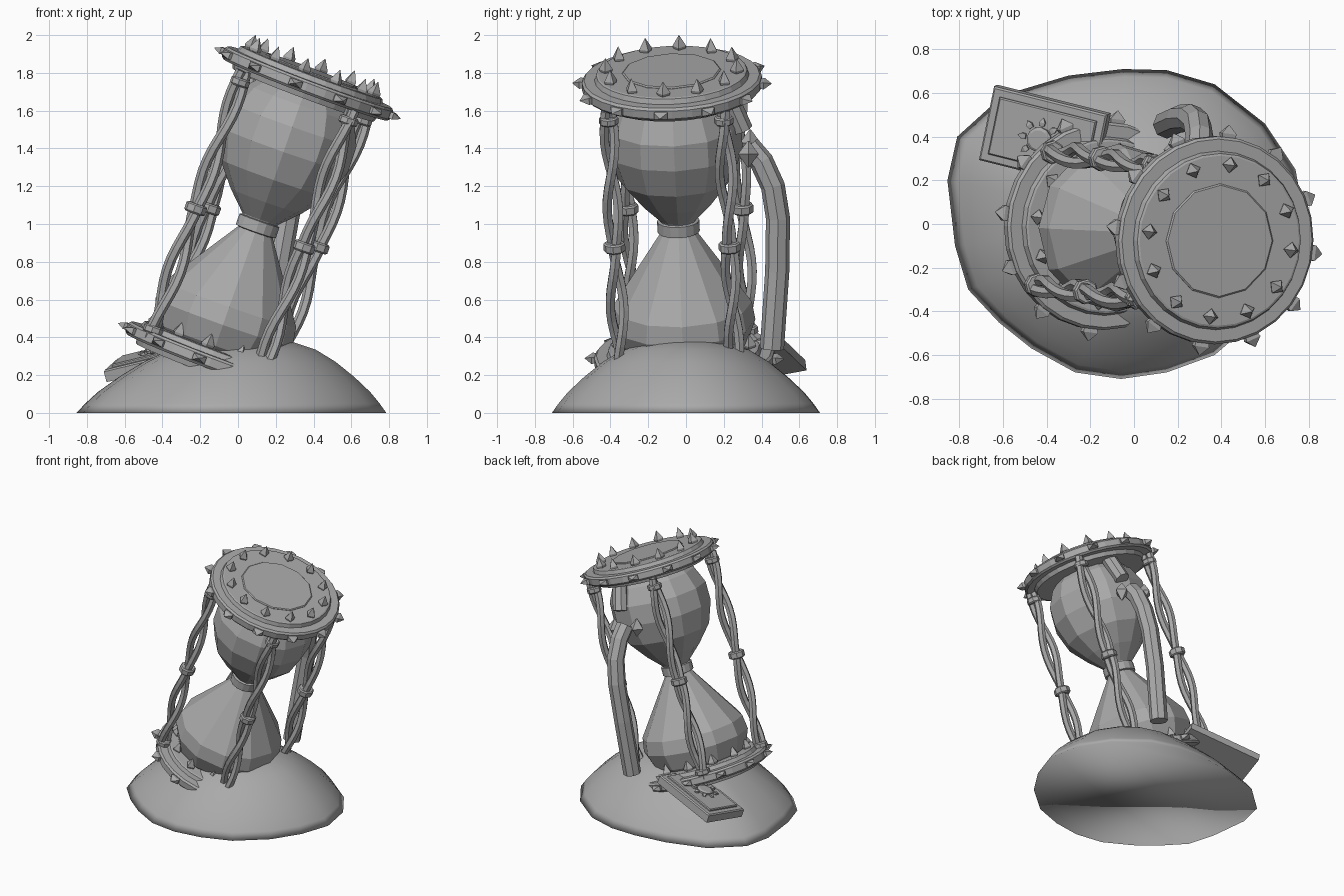
import bpy, bmesh, math
from mathutils import Vector, Matrix

cube = bpy.data.objects.get("Cube")
if cube:
    bpy.data.objects.remove(cube)

stone = bpy.data.materials.new("stone_grey")
stone.use_nodes = True
GREY = (0.4, 0.4, 0.4, 1)
stone.diffuse_color = GREY
stone.node_tree.nodes["Principled BSDF"].inputs["Base Color"].default_value = GREY

# Leaning frame of the hourglass, with its origin at the neck
axis = Vector((0.35, -0.045, 1)).normalized()
side = Vector((0, 1, 0)).cross(axis).normalized()
LEAN = Matrix((side, axis.cross(side), axis)).transposed().to_4x4()
LEAN.translation = (0.104, -0.04, 0.99)


def finish(name, bm, matrix=Matrix(), smooth=False):
    bmesh.ops.recalc_face_normals(bm, faces=bm.faces)
    bm.transform(matrix)
    mesh = bpy.data.meshes.new(name)
    bm.to_mesh(mesh)
    bm.free()
    mesh.materials.append(stone)
    for p in mesh.polygons:
        p.use_smooth = smooth
    obj = bpy.data.objects.new(name, mesh)
    bpy.context.collection.objects.link(obj)


def skin(bm, rings):
    """Join rings of points into a closed solid."""
    loops = [[bm.verts.new(p) for p in ring] for ring in rings]
    n = len(loops[0])
    for a, b in zip(loops, loops[1:]):
        for i in range(n):
            j = (i + 1) % n
            bm.faces.new((a[i], a[j], b[j], b[i]))
    bm.faces.new(loops[0])
    bm.faces.new(loops[-1])


def lathe(bm, profile, sides, center=(0, 0), turn=0.0):
    skin(bm, [[(center[0] + r * math.cos(turn + math.tau * i / sides),
                center[1] + r * math.sin(turn + math.tau * i / sides), z)
               for i in range(sides)] for r, z in profile])


def tube(bm, path, radius, sides):
    rings = []
    for i, p in enumerate(path):
        t = (path[min(i + 1, len(path) - 1)] - path[max(i - 1, 0)]).normalized()
        u = Vector((0, 1, 0)).cross(t).normalized()
        v = t.cross(u)
        rings.append([p + radius * (u * math.cos(math.tau * k / sides)
                                    + v * math.sin(math.tau * k / sides))
                      for k in range(sides)])
    skin(bm, rings)


def spike(bm, base, out, wide, width, height, foot, length):
    """Four-sided pyramid with a short straight foot."""
    up = out.cross(wide)
    corners = [(-1, -1), (1, -1), (1, 1), (-1, 1)]
    skin(bm, [[base + out * d + wide * (a * width * s) + up * (b * height * s)
               for a, b in corners]
              for d, s in ((-0.01, 0.8), (foot, 1), (length, 0.04))])


# Mound
outline = [(-.855, .2), (-.81, .4), (-.6, .59), (-.3, .68), (-.05, .71), (.15, .705),
           (.37, .64), (.6, .46), (.74, .25), (.785, 0), (.71, -.22), (.58, -.42),
           (.37, -.6), (.15, -.68), (-.06, -.71), (-.27, -.68), (-.47, -.57),
           (-.62, -.45), (-.76, -.3), (-.82, -.1)]
dome = [(1, 0), (.95, .05), (.88, .11), (.76, .19), (.62, .27), (.47, .335),
        (.3, .375), (.15, .385), (.03, .39)]
bm = bmesh.new()
skin(bm, [[(.08 + (x - .08) * s, y * s, z) for x, y in outline] for s, z in dome])
finish("mound", bm, smooth=True)

# Glass bulbs and neck collar
bm = bmesh.new()
lathe(bm, [(.085, 0), (.1, .04), (.2, .14), (.305, .27), (.358, .43), (.355, .57),
           (.3, .69), (.22, .77)], 12)
finish("upper_bulb", bm, LEAN)
bm = bmesh.new()
lathe(bm, [(.085, 0), (.1, -.04), (.235, -.24), (.37, -.44), (.385, -.54),
           (.34, -.66), (.24, -.75)], 12)
finish("lower_bulb", bm, LEAN)
bm = bmesh.new()
lathe(bm, [(.09, -.036), (.112, -.03), (.112, .03), (.09, .036)], 16)
finish("neck_collar", bm, LEAN)

# Spiked end plates
for name, lift in (("top_plate", 0.80), ("bottom_plate", -0.745)):
    place = LEAN @ Matrix.Translation((0, 0, lift)) @ Matrix.Rotation(math.radians(1.3), 4, 'Y')
    bm = bmesh.new()
    lathe(bm, [(.40, -.065), (.41, -.035), (.465, -.035), (.477, -.022), (.477, .022),
               (.465, .035), (.41, .035), (.40, .062), (.39, .066)], 28)
    lathe(bm, [(.262, .05), (.262, .068), (.255, .074)], 12)
    finish(name, bm, place)
    bm = bmesh.new()
    for k in range(12):
        a = math.radians(30 * k - 7)
        out = Vector((math.cos(a), math.sin(a), 0))
        tangent = Vector((-out.y, out.x, 0))
        spike(bm, out * .472, out, tangent, .036, .019, .02, .06)
        spike(bm, out * .35 + Vector((0, 0, .066)), Vector((0, 0, 1)),
              (out + tangent).normalized(), .026, .026, .014, .074)
    finish(name + "_spikes", bm, place)

# Twisted pillars with collars
for k in range(4):
    a = math.radians(38.5 + 90 * k)
    cx, cy = .434 * math.cos(a), .434 * math.sin(a)
    bm = bmesh.new()
    for phase in (0, math.pi):
        path = []
        for i in range(25):
            t = i / 24
            w = phase + a + t * math.tau * 1.5
            r = .018 + .018 * abs(math.sin(math.tau * t))
            path.append(Vector((cx + r * math.cos(w), cy + r * math.sin(w), -.74 + 1.5 * t)))
        tube(bm, path, .028, 6)
    finish("pillar_%d" % (k + 1), bm, LEAN)
    bm = bmesh.new()
    for z, r, h in ((-.69, .054, .022), (-.01, .058, .026), (.70, .052, .022)):
        lathe(bm, [(r - .008, z - h), (r, z - h + .008), (r, z + h - .008), (r - .008, z + h)],
              8, (cx, cy), a)
    finish("pillar_collars_%d" % (k + 1), bm, LEAN)

# Bent beam behind the glass, its broken upper stub, and two crystals at the break
bm = bmesh.new()
tube(bm, [Vector(p) for p in ((.15, .455, .34), (.21, .483, .75), (.26, .487, 1.03),
                              (.29, .46, 1.2), (.3, .40, 1.33), (.3, .33, 1.41))], .064, 8)
finish("bent_beam", bm)
bm = bmesh.new()
tube(bm, [Vector((.36, .3, 1.5)), Vector((.39, .26, 1.59)), Vector((.42, .22, 1.68))], .055, 8)
finish("beam_stub", bm)
for name, spot in (("left_crystal", (.39, .33, 1.37)), ("right_crystal", (.19, .34, 1.43))):
    bm = bmesh.new()
    lathe(bm, [(.004, -.07), (.055, 0), (.004, .07)], 4)
    finish(name, bm, Matrix.Translation(spot))

# Plaque resting on the mound
u = Vector((.52, -.13, .125))
v = Vector((.06, .34, .06))
length, depth = u.length, v.length
u.normalize()
n = u.cross(v).normalized()
v = n.cross(u)
PLAQUE = Matrix((u, v, n)).transposed().to_4x4()
PLAQUE.translation = (-.41, .40, .29)


def slab(bm, sx, sy, z0, z1, bevel):
    skin(bm, [[(a * (sx - b), c * (sy - b), z) for a, c in ((-1, -1), (1, -1), (1, 1), (-1, 1))]
              for z, b in ((z0, 0), (z1 - bevel, 0), (z1, bevel))])


bm = bmesh.new()
slab(bm, length / 2, depth / 2, -.035, .03, .008)
slab(bm, length / 2 - .04, depth / 2 - .04, .02, .045, .006)
finish("plaque", bm, PLAQUE)

# Sun emblem on the plaque
bm = bmesh.new()
lathe(bm, [(.058, .04), (.058, .058), (.045, .066)], 12)
for k in range(8):
    a = math.tau * k / 8
    out = Vector((math.cos(a), math.sin(a), 0))
    spike(bm, out * .074 + Vector((0, 0, .052)), out, Vector((-out.y, out.x, 0)),
          .014, .01, .008, .03)
finish("sun_emblem", bm, PLAQUE @ Matrix.Translation((-.01, -.01, 0)))
